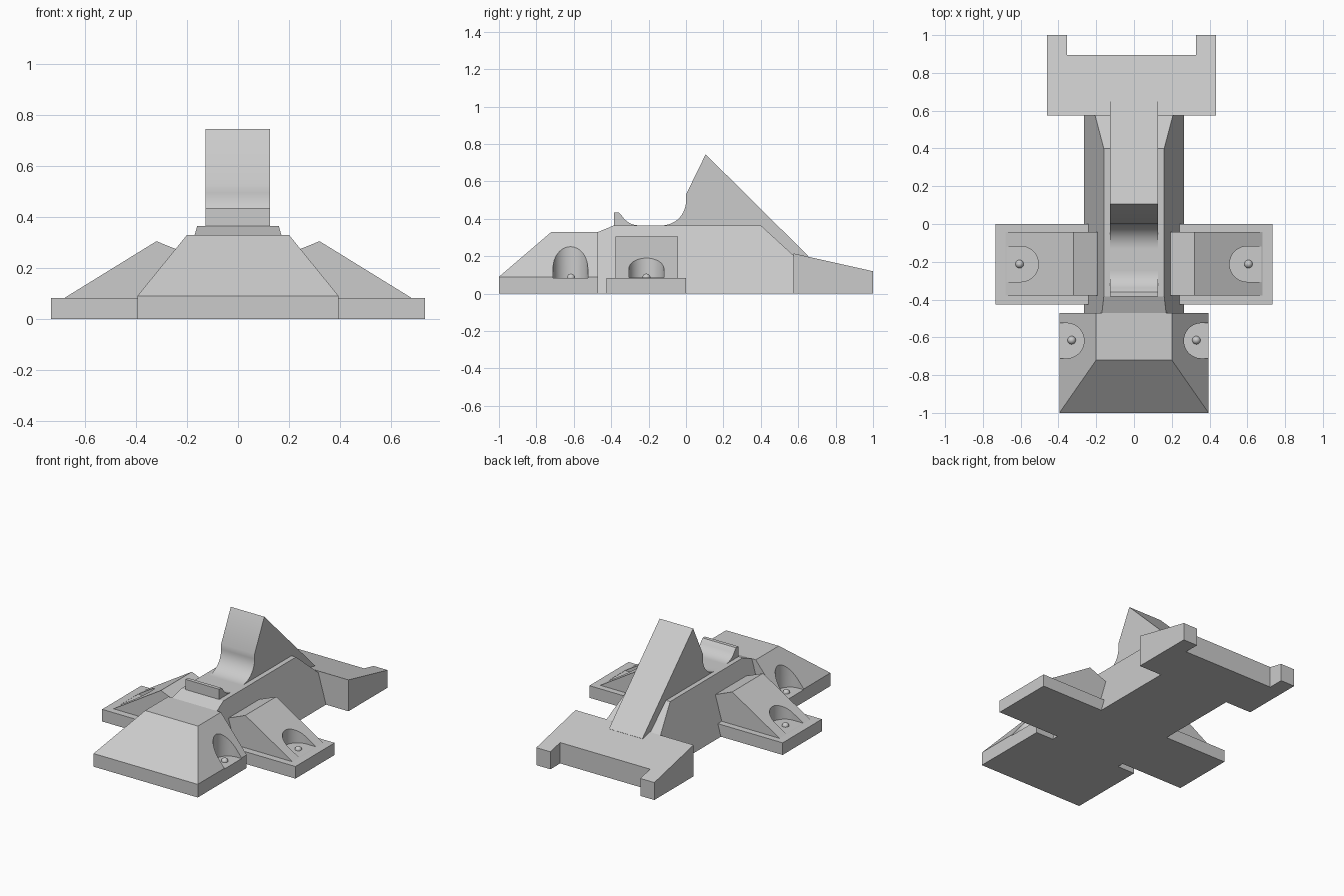
import bpy, bmesh, math
from mathutils import Vector

cube = bpy.data.objects.get("Cube")
if cube:
    bpy.data.objects.remove(cube, do_unlink=True)

grey = bpy.data.materials.new("plain grey")
grey.use_nodes = True
GREY = (0.6, 0.6, 0.6, 1)
grey.diffuse_color = GREY
grey.node_tree.nodes["Principled BSDF"].inputs["Base Color"].default_value = GREY


def finish(name, bm):
    """Turn a bmesh into a named grey object."""
    bmesh.ops.recalc_face_normals(bm, faces=bm.faces)
    mesh = bpy.data.meshes.new(name)
    bm.to_mesh(mesh)
    bm.free()
    mesh.materials.append(grey)
    obj = bpy.data.objects.new(name, mesh)
    bpy.context.collection.objects.link(obj)
    return obj


def hull(name, points):
    """Convex solid around the points."""
    bm = bmesh.new()
    for p in points:
        bm.verts.new(p)
    bmesh.ops.convex_hull(bm, input=bm.verts)
    bmesh.ops.dissolve_limit(bm, angle_limit=0.01, verts=bm.verts, edges=bm.edges)
    return finish(name, bm)


def prism(name, outline, direction):
    """Extrude a flat outline of 3D points along a direction."""
    bm = bmesh.new()
    face = bm.faces.new([bm.verts.new(p) for p in outline])
    result = bmesh.ops.extrude_face_region(bm, geom=[face], use_keep_orig=True)
    verts = [v for v in result["geom"] if isinstance(v, bmesh.types.BMVert)]
    bmesh.ops.translate(bm, verts=verts, vec=Vector(direction))
    return finish(name, bm)


def arc(cy, cz, ry, rz, start, end, steps=12):
    angles = [math.radians(start + (end - start) * i / steps) for i in range(steps + 1)]
    return [(cy + ry * math.cos(a), cz + rz * math.sin(a)) for a in angles]


def smooth(obj):
    bpy.ops.object.select_all(action="DESELECT")
    bpy.context.view_layer.objects.active = obj
    obj.select_set(True)
    bpy.ops.object.shade_smooth_by_angle(angle=math.radians(30))


def cut_pocket(obj, side, cx, cy, radius, outer):
    """Sink a round-ended vertical slot, open to the outside."""
    ring = arc(cx, cy, radius, radius, 90, 270, 24)
    ring = [(outer, cy + radius)] + ring + [(outer, cy - radius)]
    cutter = prism("pocket_cutter", [(side * x, y, 0.085) for x, y in ring], (0, 0, 0.5))
    cutter.hide_render = True
    mod = obj.modifiers.new("pocket", "BOOLEAN")
    mod.operation, mod.solver, mod.object = "DIFFERENCE", "EXACT", cutter
    bpy.context.view_layer.objects.active = obj
    bpy.ops.object.modifier_apply(modifier=mod.name)
    bpy.data.objects.remove(cutter, do_unlink=True)


def bead(name, x, y):
    """Small round screw head on a pocket floor."""
    bm = bmesh.new()
    bmesh.ops.create_uvsphere(bm, u_segments=20, v_segments=12, radius=0.022)
    bmesh.ops.translate(bm, verts=bm.verts, vec=(x, y, 0.085))
    smooth(finish(name, bm))


# Central body with leaning sides
side_profile = [(-0.47, 0), (-0.47, 0.33), (-0.385, 0.365), (0.4, 0.365), (0.58, 0.2), (0.58, 0)]
hull("body", [(s * (0.265 - 0.288 * z), y, z) for y, z in side_profile for s in (-1, 1)])

# Front block: low plinth with sloped front and sides
front = hull("front_block",
             [(s * 0.395, y, z) for s in (-1, 1) for y in (-1, -0.47) for z in (0, 0.09)]
             + [(s * 0.2, y, 0.33) for s in (-1, 1) for y in (-0.72, -0.47)])

# Spine: front lip, curved saddle and tall rear wedge
spine_outline = ([(0.655, 0.2), (0.6, 0.15), (-0.385, 0.15), (-0.385, 0.435), (-0.36, 0.435)]
                 + arc(-0.25, 0.475, 0.11, 0.11, 210, 270, 8)
                 + arc(-0.13, 0.495, 0.13, 0.13, 270, 360, 16)
                 + [(0, 0.53), (0.105, 0.745)])
smooth(prism("spine", [(-0.128, y, z) for y, z in spine_outline], (0.254, 0, 0)))

# Rear plate with a notch, its top falling to the back
plate_plan = [(-0.46, 0.575), (0.435, 0.575), (0.435, 1), (0.328, 1),
              (0.328, 0.895), (-0.354, 0.895), (-0.354, 1), (-0.46, 1)]
plate = prism("rear_plate", [(x, y, 0) for x, y in plate_plan], (0, 0, 0.2))
for v in plate.data.vertices:
    if v.co.z > 0.1:
        v.co.z = 0.215 - (v.co.y - 0.575) * 0.224

# Side feet, wedges, pockets and beads on both sides
wedge_outline = [(0.68, 0.05), (0.68, 0.083), (0.32, 0.305), (0.185, 0.25), (0.185, 0.05)]
for s, label in ((-1, "right"), (1, "left")):
    hull(label + "_foot",
         [(s * x, y, z) for x in (0.18, 0.733) for y in (-0.425, 0) for z in (0, 0.083)])
    wedge = prism(label + "_wedge", [(s * x, -0.378, z) for x, z in wedge_outline], (0, 0.335, 0))
    cut_pocket(wedge, s, 0.6, -0.212, 0.094, 0.675)
    smooth(wedge)
    cut_pocket(front, s, 0.357, -0.618, 0.093, 0.5)
    bead(label + "_foot_bead", s * 0.606, -0.212)
    bead(label + "_front_bead", s * 0.33, -0.615)
smooth(front)
